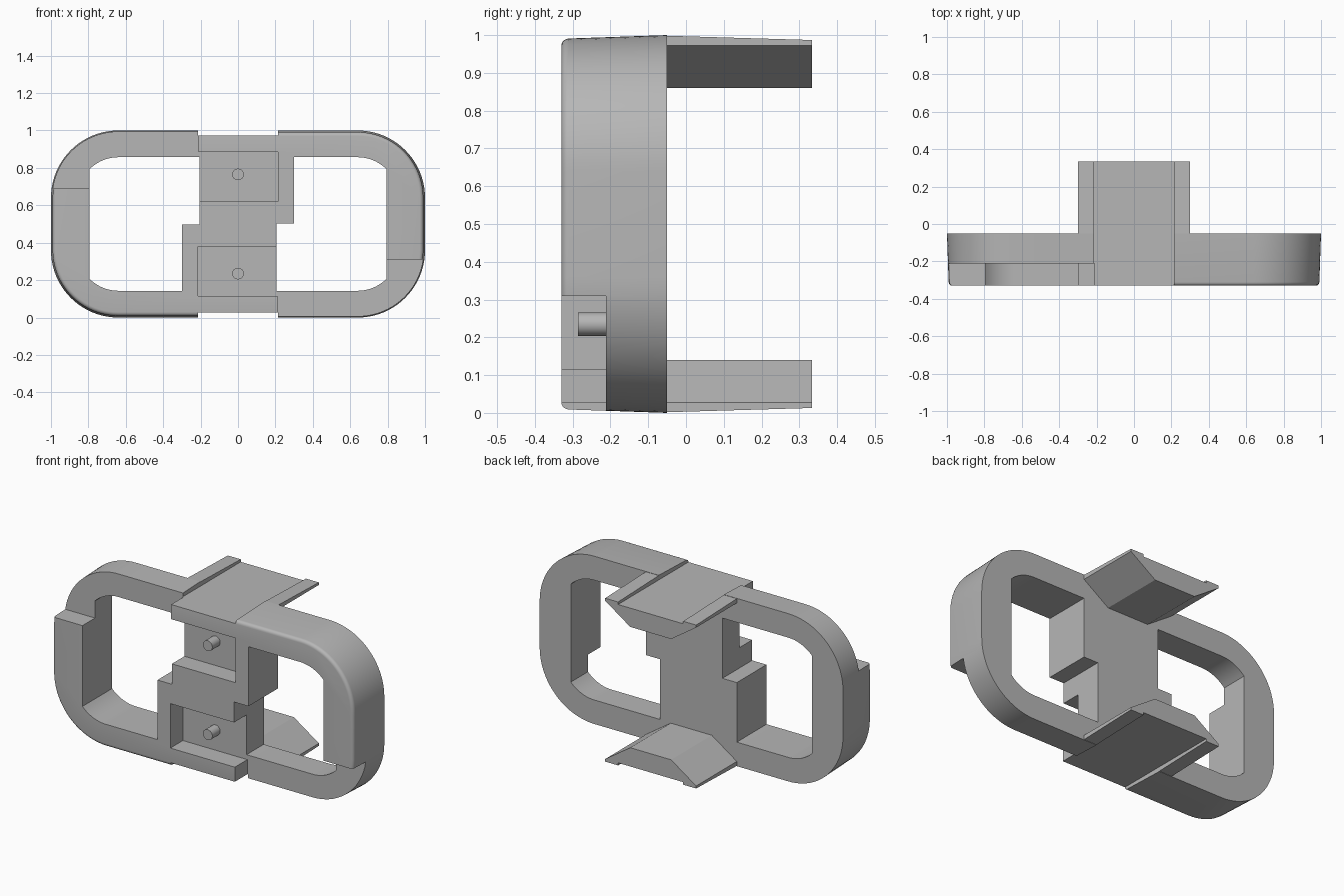
import bpy, bmesh, math

if "Cube" in bpy.data.objects:
    bpy.data.objects.remove(bpy.data.objects["Cube"])

grey = bpy.data.materials.new("plain grey")
grey.diffuse_color = (0.47, 0.47, 0.47, 1)
grey.use_nodes = True
grey.node_tree.nodes["Principled BSDF"].inputs["Base Color"].default_value = grey.diffuse_color


def loft(name, rings):
    """Solid through matching rings of (x, y, z) points, capped at both ends."""
    bm = bmesh.new()
    loops = [[bm.verts.new(p) for p in r] for r in rings]
    n = len(loops[0])
    for a, b in zip(loops, loops[1:]):
        for i in range(n):
            j = (i + 1) % n
            bm.faces.new((a[i], a[j], b[j], b[i]))
    bm.faces.new(loops[0])
    bm.faces.new(loops[-1])
    bmesh.ops.recalc_face_normals(bm, faces=bm.faces)
    me = bpy.data.meshes.new(name)
    bm.to_mesh(me)
    bm.free()
    me.materials.append(grey)
    ob = bpy.data.objects.new(name, me)
    bpy.context.collection.objects.link(ob)
    return ob


def turn(pts, half):
    """Half turn about the middle of the frame (x = 0, z = 0.5)."""
    return [(-x, 1 - z) for x, z in pts] if half else pts


def prism(name, pts, y0, y1):
    return loft(name, [[(x, y, z) for x, z in pts] for y in (y0, y1)])


def boolean(ob, tool, op):
    m = ob.modifiers.new(op, 'BOOLEAN')
    m.operation, m.object, m.solver = op, tool, 'EXACT'
    bpy.context.view_layer.objects.active = ob
    bpy.ops.object.modifier_apply(modifier=m.name)
    bpy.data.objects.remove(tool)


def outline(inset):
    """Rounded rectangle of the outer frame."""
    pts = []
    for k, (sx, sz) in enumerate(((1, 1), (-1, 1), (-1, -1), (1, -1))):
        for i in range(21):
            a = math.radians(90 * k + 4.5 * i)
            r = 0.36 - inset
            pts.append((sx * 0.64 + r * math.cos(a), 0.5 + sz * 0.14 + r * math.sin(a)))
    return pts


# Outer body with slight draft and a rounded front rim
levels = [(-0.05, 0)]
for i in range(6):
    a = math.radians(18 * i)
    levels.append((-0.31 - 0.02 * math.sin(a), 0.009 + 0.02 * (1 - math.cos(a))))
frame = loft("frame", [[(x, y, z) for x, z in outline(d)] for y, d in levels])

# Window opening: concentric corner arcs clipped by a straight inner wall
arc = []
a0 = math.acos(0.155 / 0.217)
for i in range(11):
    a = a0 + (math.pi / 2 - a0) * i / 10
    arc.append((-0.64 - 0.217 * math.cos(a), 0.64 + 0.217 * math.sin(a)))
window = arc + [(-0.205, 0.857), (-0.205, 0.498), (-0.3, 0.498), (-0.3, 0.143)]
window += [(x, 1 - z) for x, z in reversed(arc)]

# Lowered front step joined to the peg pocket
step = [(-1.1, 0.69), (-0.5, 0.69), (-0.5, 0.62), (0.215, 0.62),
        (0.215, 0.885), (-0.21, 0.885), (-0.21, 1.1), (-1.1, 1.1)]
groove = [(-0.215, 0.972), (0.215, 0.972), (0.215, 1.1), (-0.215, 1.1)]

for half in (False, True):
    boolean(frame, prism("window_cutter", turn(window, half), -0.5, 0.1), 'DIFFERENCE')
    boolean(frame, prism("step_cutter", turn(step, half), -0.5, -0.212), 'DIFFERENCE')

    # Rear tab with tapered underside
    rings = []
    for y, top in ((-0.06, 0.9985), (0.333, 0.987)):
        sec = [(-0.3, top), (-0.3, 0.972), (-0.135, 0.86),
               (0.135, 0.86), (0.3, 0.972), (0.3, top)]
        rings.append([(x, y, z) for x, z in turn(sec, half)])
    boolean(frame, loft("tab", rings), 'UNION')

    # Shallow channel across frame and tab
    boolean(frame, prism("groove_cutter", turn(groove, half), -0.5, 0.5), 'DIFFERENCE')

    # Locating peg
    circle = [(0.031 * math.cos(i * math.pi / 16), 0.765 + 0.031 * math.sin(i * math.pi / 16))
              for i in range(32)]
    prism("lower_peg" if half else "upper_peg", turn(circle, half), -0.286, -0.205)

# Smooth curved walls, keep hard edges
for ob in bpy.context.scene.objects:
    bpy.ops.object.select_all(action='DESELECT')
    ob.select_set(True)
    bpy.context.view_layer.objects.active = ob
    bpy.ops.object.shade_smooth_by_angle(angle=math.radians(30))
